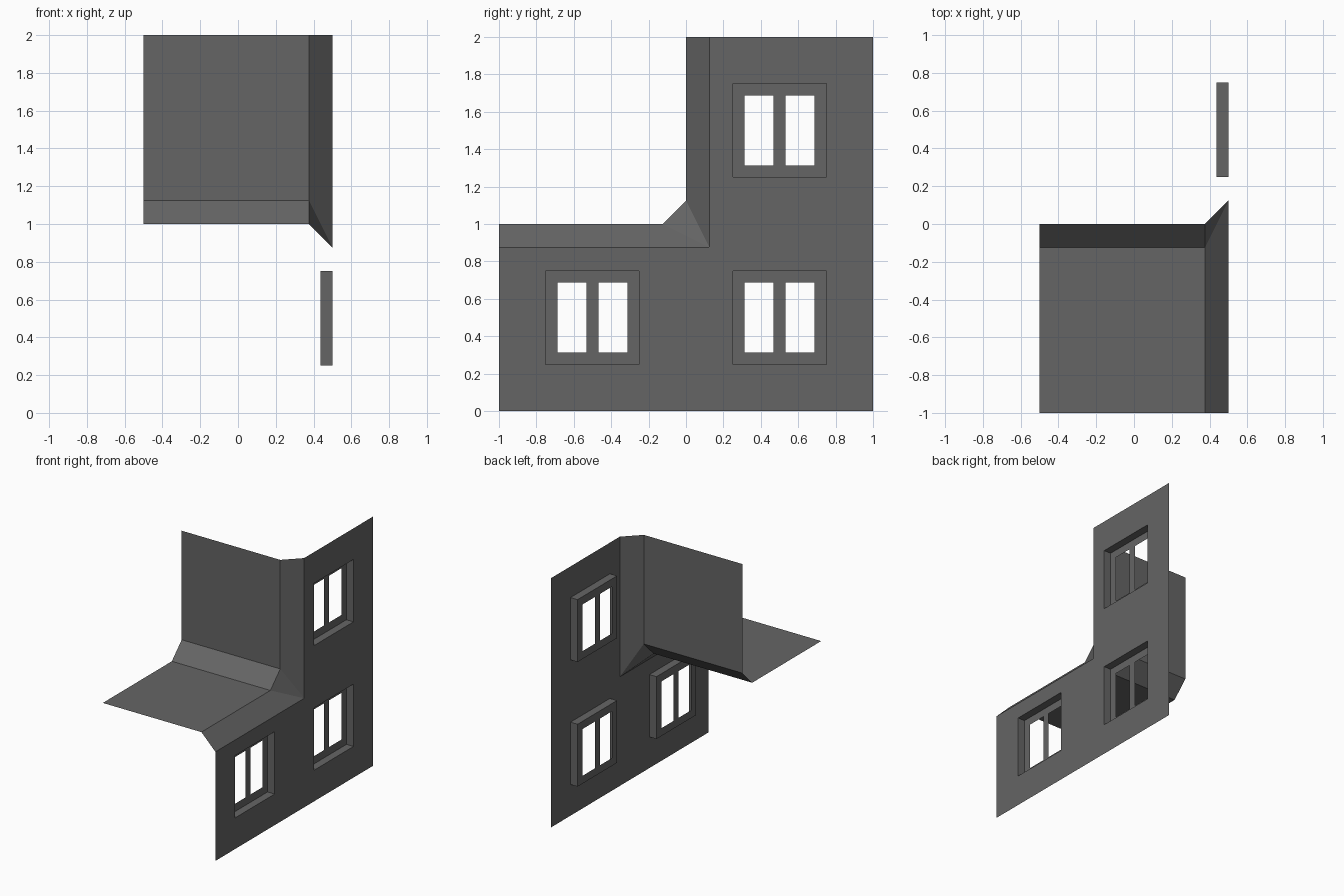
import bpy, bmesh

if "Cube" in bpy.data.objects:
    bpy.data.objects.remove(bpy.data.objects["Cube"])

FRONT, BACK = 0.5, 0.4375        # wall plane and recessed window plane
BEVEL = 0.125                    # size of every chamfer

grey = bpy.data.materials.new("dark grey")
grey.diffuse_color = (0.13, 0.13, 0.13, 1)
grey.use_nodes = True
grey.node_tree.nodes["Principled BSDF"].inputs["Base Color"].default_value = grey.diffuse_color


def finish(name, bm):
    mesh = bpy.data.meshes.new(name)
    bm.to_mesh(mesh)
    bm.free()
    mesh.materials.append(grey)
    bpy.context.collection.objects.link(bpy.data.objects.new(name, mesh))


def add_face(bm, points):
    return bm.faces.new([bm.verts.new(p) for p in points])


def rect(y0, z0, y1, z1):
    return [(y0, z0), (y1, z0), (y1, z1), (y0, z1)]


def fill_plate(bm, x, loops):
    """Fill an outline with holes in the plane at x, facing +x."""
    edges = []
    for loop in loops:
        verts = [bm.verts.new((x, y, z)) for y, z in loop]
        edges += [bm.edges.new((verts[i - 1], verts[i])) for i in range(len(verts))]
    result = bmesh.ops.triangle_fill(bm, edges=edges, use_beauty=True, normal=(1, 0, 0))
    for f in result["geom"]:
        if isinstance(f, bmesh.types.BMFace):
            f.normal_update()
            if f.normal.x < 0:
                f.normal_flip()


# Side wall: L-shaped sheet with three window openings
windows = [(-0.5, 0.5), (0.5, 0.5), (0.5, 1.5)]
openings = [rect(y - .25, z - .25, y + .25, z + .25) for y, z in windows]
outline = [(-1, 0), (1, 0), (1, 2), (BEVEL, 2), (BEVEL, 1 - BEVEL), (-1, 1 - BEVEL)]
bm = bmesh.new()
fill_plate(bm, FRONT, [outline] + openings)
finish("side_wall", bm)

# Windows: reveal around the opening and a flat frame with two open panes
for i, ((y, z), opening) in enumerate(zip(windows, openings)):
    bm = bmesh.new()
    for k in range(4):
        a, b = opening[k], opening[(k + 1) % 4]
        add_face(bm, [(BACK, *a), (FRONT, *a), (FRONT, *b), (BACK, *b)])
    panes = [rect(y + s - .078, z - .1875, y + s + .078, z + .1875)
             for s in (-.1095, .1095)]
    fill_plate(bm, BACK, [opening] + panes)
    bmesh.ops.remove_doubles(bm, verts=bm.verts, dist=1e-4)
    finish(f"window_{i + 1}", bm)

# Roof, upper front wall and the chamfers joining them to the side wall
L, R = -0.5, FRONT - BEVEL
low_corner = (FRONT, BEVEL, 1 - BEVEL)
roof_corner = (R, -BEVEL, 1)
wall_corner = (R, 0, 1 + BEVEL)
parts = {
    "flat_roof": [(L, -1, 1), (R, -1, 1), roof_corner, (L, -BEVEL, 1)],
    "roof_wall_chamfer": [(L, -BEVEL, 1), roof_corner, wall_corner, (L, 0, 1 + BEVEL)],
    "upper_front_wall": [(L, 0, 1 + BEVEL), wall_corner, (R, 0, 2), (L, 0, 2)],
    "roof_edge_chamfer": [(R, -1, 1), (FRONT, -1, 1 - BEVEL), low_corner, roof_corner],
    "wall_edge_chamfer": [wall_corner, low_corner, (FRONT, BEVEL, 2), (R, 0, 2)],
    "corner_triangle": [roof_corner, low_corner, wall_corner],
}
for name, points in parts.items():
    bm = bmesh.new()
    add_face(bm, points)
    finish(name, bm)
